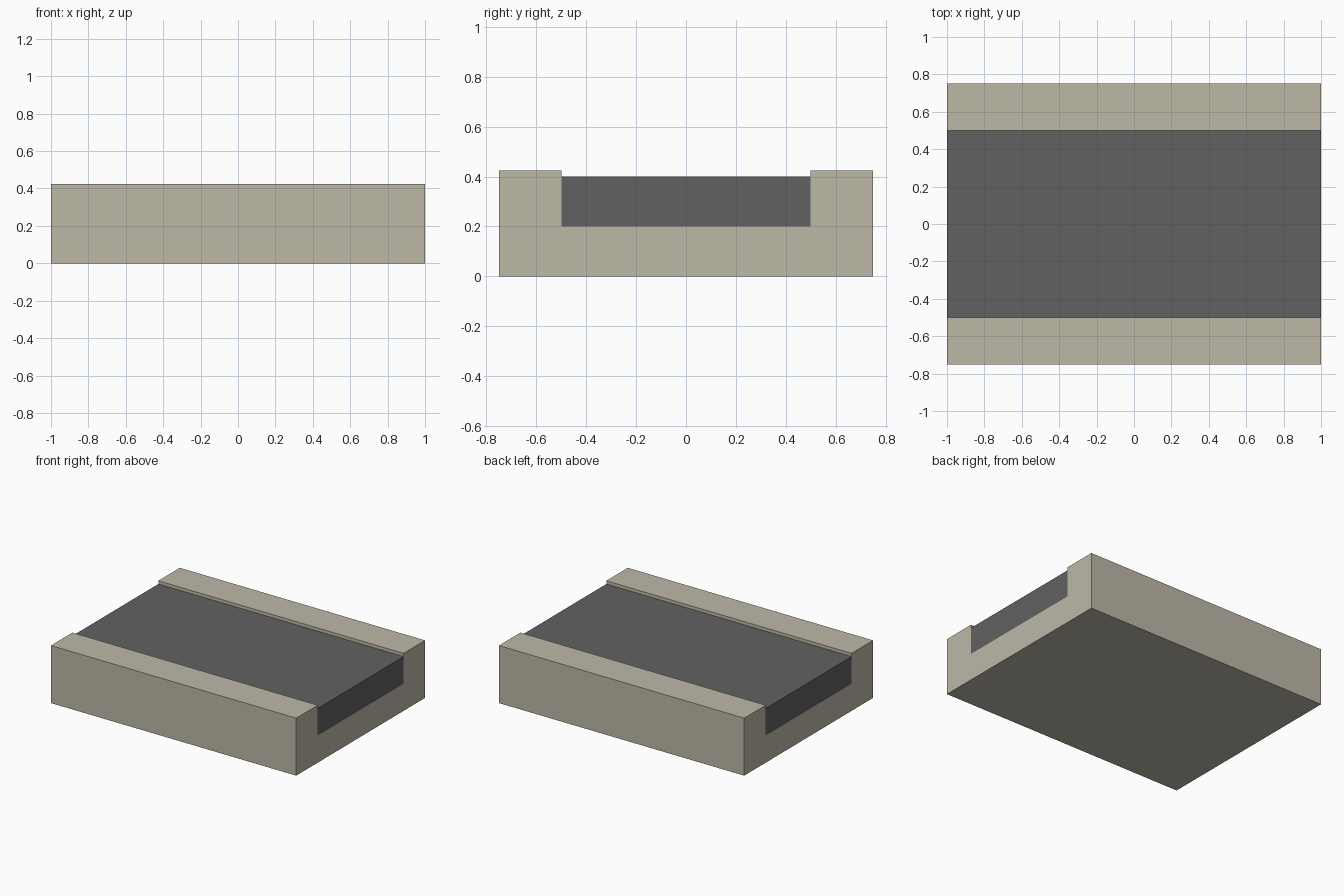
import bpy
import bmesh

cube = bpy.data.objects.get("Cube")
if cube:
    bpy.data.objects.remove(cube, do_unlink=True)

HALF_LENGTH = 1.0
OUTER, INNER = 0.75, 0.5
FLOOR, ROAD_TOP, KERB_TOP = 0.2, 0.4, 0.424


def make_material(name, colour):
    mat = bpy.data.materials.new(name)
    mat.use_nodes = True
    mat.diffuse_color = colour
    mat.node_tree.nodes["Principled BSDF"].inputs["Base Color"].default_value = colour
    return mat


def extrude_profile(name, half_profile, mat):
    """Mirror a (y, z) half outline across y = 0 and extrude it along x."""
    outline = half_profile + [(-y, z) for y, z in reversed(half_profile)]
    bm = bmesh.new()
    face = bm.faces.new([bm.verts.new((-HALF_LENGTH, y, z)) for y, z in outline])
    result = bmesh.ops.extrude_face_region(bm, geom=[face], use_keep_orig=True)
    moved = [v for v in result["geom"] if isinstance(v, bmesh.types.BMVert)]
    bmesh.ops.translate(bm, verts=moved, vec=(2 * HALF_LENGTH, 0, 0))
    bmesh.ops.recalc_face_normals(bm, faces=bm.faces)
    mesh = bpy.data.meshes.new(name)
    bm.to_mesh(mesh)
    bm.free()
    mesh.materials.append(mat)
    obj = bpy.data.objects.new(name, mesh)
    bpy.context.collection.objects.link(obj)
    return obj


concrete = make_material("beige concrete", (0.51, 0.48, 0.39, 1))
asphalt = make_material("dark grey asphalt", (0.12, 0.12, 0.12, 1))

# Channel-shaped base with a raised kerb on each side
extrude_profile("kerbed_base", [(OUTER, 0), (OUTER, KERB_TOP),
                                (INNER, KERB_TOP), (INNER, FLOOR)], concrete)

# Road slab filling the channel, slightly below the kerbs
extrude_profile("road_slab", [(INNER, FLOOR), (INNER, ROAD_TOP)], asphalt)
